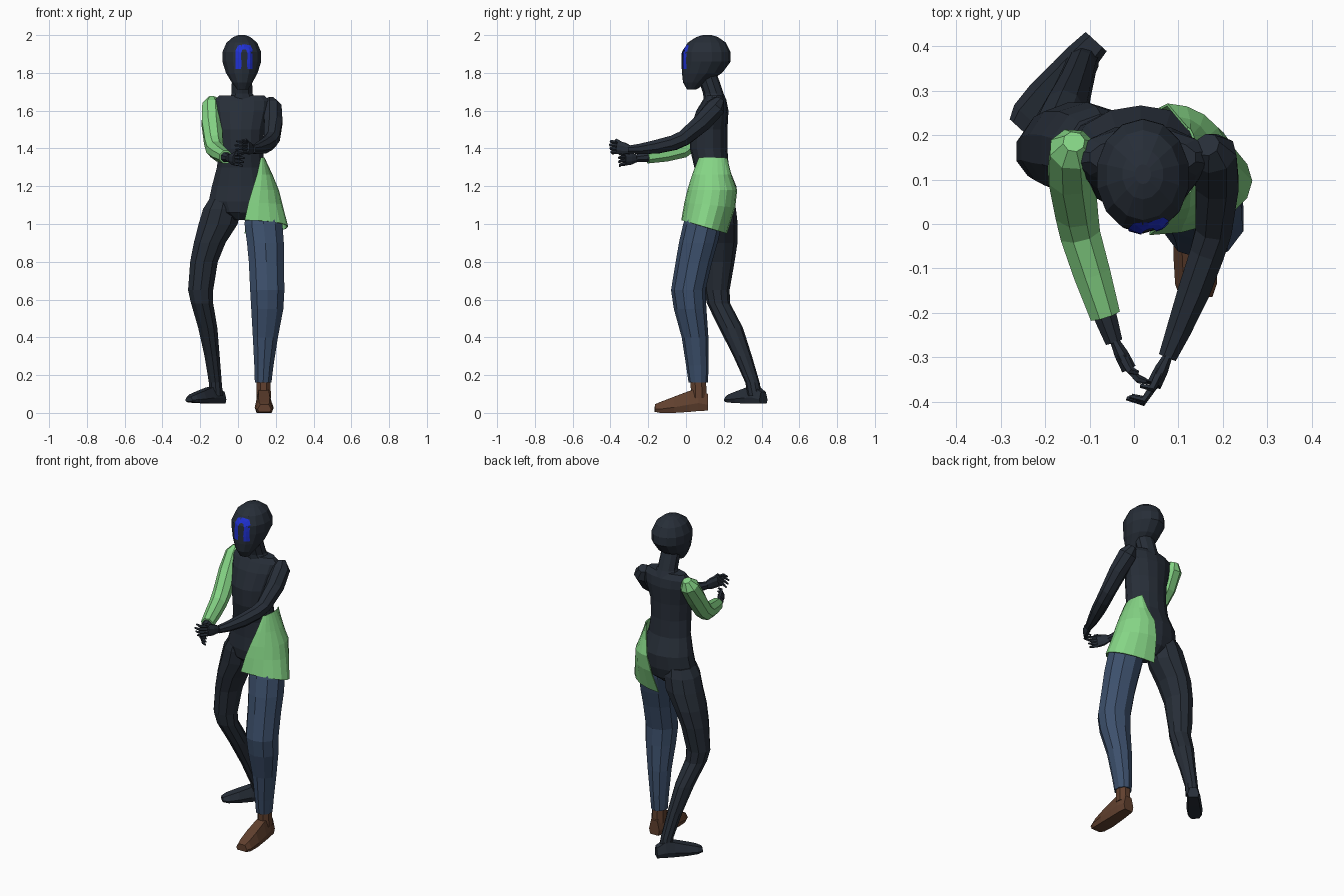
import bpy, bmesh, math
from mathutils import Vector
from mathutils.bvhtree import BVHTree


def material(name, rgb):
    m = bpy.data.materials.new(name)
    m.diffuse_color = (*rgb, 1)
    return m


NAVY = material("dark navy", (0.020, 0.027, 0.039))
GREEN = material("light green", (0.235, 0.66, 0.235))
DENIM = material("denim blue", (0.046, 0.080, 0.150))
BROWN = material("brown leather", (0.120, 0.052, 0.028))
BLUE = material("bright blue", (0.014, 0.030, 0.640))


def finish(name, bm, mat):
    bmesh.ops.recalc_face_normals(bm, faces=bm.faces[:])
    me = bpy.data.meshes.new(name)
    bm.to_mesh(me)
    bm.free()
    me.materials.append(mat)
    ob = bpy.data.objects.new(name, me)
    bpy.context.collection.objects.link(ob)
    return ob


def loft(name, rings, mat, closed=True):
    """Skin a list of point rings; closed rings also get end caps."""
    bm = bmesh.new()
    vs = [[bm.verts.new(p) for p in r] for r in rings]
    n = len(rings[0])
    for a, b in zip(vs, vs[1:]):
        for i in range(n if closed else n - 1):
            j = (i + 1) % n
            bm.faces.new((a[i], a[j], b[j], b[i]))
    if closed:
        bm.faces.new(vs[0][::-1])
        bm.faces.new(vs[-1])
    return finish(name, bm, mat)


def stack(name, rows, mat, n=12):
    """Level ellipses: rows of z, centre x, centre y, radius x, radius y."""
    ang = [math.tau * (i + 0.5) / n for i in range(n)]
    k = 1 / math.cos(math.pi / n) ** 0.5
    return loft(name, [[(cx + rx * k * math.cos(a), cy + ry * k * math.sin(a), z)
                        for a in ang] for z, cx, cy, rx, ry in rows], mat)


def tube(name, pts, mat, n=8, flat=1.0):
    """Round tube along points x, y, z, radius."""
    P = [Vector(p[:3]) for p in pts]
    rings = []
    for i, p in enumerate(P):
        t = (P[min(i + 1, len(P) - 1)] - P[max(i - 1, 0)]).normalized()
        u = t.cross(Vector((0, 0, 1))).normalized()
        v = u.cross(t)
        r = pts[i][3]
        rings.append([p + u * r * flat * math.cos(math.tau * (k + .5) / n)
                      + v * r * math.sin(math.tau * (k + .5) / n) for k in range(n)])
    return loft(name, rings, mat)


def foot(name, heel, toe, sections, mat):
    """Sections of distance along the sole, half width, bottom, top."""
    h, d = Vector((*heel, 0)), Vector((*toe, 0)) - Vector((*heel, 0))
    d.normalize()
    s = Vector((-d.y, d.x, 0))
    prof = [(-.8, 0), (.8, 0), (1, .35), (.6, 1), (-.6, 1), (-1, .35)]
    loft(name, [[h + d * q + s * w * a + Vector((0, 0, zb + (zt - zb) * b))
                 for a, b in prof] for q, w, zb, zt in sections], mat)


def hand(side, wrist, knuckle, mid, tip):
    """Palm on edge, four curled fingers stacked in height, and a thumb."""
    w, k, m, t = map(Vector, (wrist, knuckle, mid, tip))
    c = w.lerp(k, .5)
    tube(side + "_palm", [(*w, .021), (*c, .034), (*k, .036)], NAVY, 8, .5)
    for i in range(4):
        dz = Vector((0, 0, (i - 1.5) * .017))
        s = 1 - .12 * abs(i - 1.8)
        a, b = k + dz, k + (m - k) * s + dz * 1.1
        tube(f"{side}_finger_{i + 1}", [(*a, .010), (*b, .009), (*(b + (t - m) * s + dz * .2), .005)], NAVY, 5)
    up = Vector((0, 0, .03))
    a, b = c + up * .6, k.lerp(m, .2) + up * 1.25
    tube(side + "_thumb", [(*a, .012), (*b, .010), (*(b + (t - m) * .7), .005)], NAVY, 5)


# Head, neck and torso
head = stack("head", [
    (1.712, .024, .03, .028, .024), (1.75, .022, .05, .056, .065), (1.80, .02, .085, .085, .105),
    (1.86, .02, .108, .104, .127), (1.91, .02, .108, .104, .126), (1.96, .02, .110, .082, .100),
    (1.99, .02, .112, .046, .056), (2.0, .02, .112, .018, .022)], NAVY, 14)
stack("neck", [(1.65, .025, .155, .08, .06), (1.69, .022, .145, .057, .053),
               (1.79, .02, .112, .054, .052)], NAVY, 10)
stack("torso", [
    (1.02, .01, .14, .03, .06), (1.06, .01, .145, .12, .10), (1.12, .015, .15, .172, .112),
    (1.20, .015, .155, .155, .110), (1.30, .015, .135, .128, .090), (1.40, .015, .120, .118, .098),
    (1.50, .015, .120, .125, .098), (1.60, .02, .140, .145, .084), (1.65, .02, .150, .150, .064),
    (1.68, .02, .150, .120, .045)], NAVY, 14)

# Arch-shaped face panel, wrapped onto the head
half = [(.045, .017, 1.82, 1.82), (.045, .014, 1.85, 1.85), (.045, .017, 1.88, 1.88),
        (.045, .017, 1.92, 1.905), (.034, .010, 1.945, 1.922), (0, 0, 1.952, 1.925)]
path = [(-o, -i, a, b) for o, i, a, b in half] + half[-2::-1]
tree = BVHTree.FromPolygons([v.co[:] for v in head.data.vertices],
                            [p.vertices[:] for p in head.data.polygons])


def on_face(x, z):
    p = tree.ray_cast(Vector((x, -1, z)), Vector((0, 1, 0)))[0]
    return p + Vector((0, -.004, 0))


loft("face_panel", [[on_face(.033 + o + (i - o) * f, a + (b - a) * f) for f in (0, .5, 1)]
                    for o, i, a, b in path], BLUE, closed=False)

# Sleeved arm and bare arm
tube("left_sleeve", [
    (-.135, .185, 1.668, .025), (-.138, .168, 1.63, .054), (-.14, .11, 1.54, .057),
    (-.13, .03, 1.435, .052), (-.122, -.02, 1.395, .049), (-.095, -.11, 1.372, .045),
    (-.065, -.205, 1.355, .037)], GREEN)
tube("left_forearm", [(-.08, -.16, 1.36, .03), (-.062, -.215, 1.353, .027),
                      (-.045, -.265, 1.348, .021)], NAVY)
hand("left", (-.045, -.26, 1.348), (-.012, -.325, 1.343), (.012, -.352, 1.342), (.036, -.358, 1.338))
tube("right_arm", [
    (.165, .178, 1.66, .028), (.178, .158, 1.62, .054), (.187, .09, 1.54, .052),
    (.18, -.01, 1.455, .044), (.165, -.065, 1.43, .042), (.135, -.15, 1.41, .039),
    (.10, -.24, 1.397, .030), (.075, -.30, 1.395, .022)], NAVY)
hand("right", (.077, -.295, 1.395), (.045, -.362, 1.405), (.018, -.402, 1.41), (-.018, -.392, 1.405))

# Legs
stack("left_leg", [
    (1.13, -.075, .155, .08, .09), (1.08, -.085, .16, .102, .102), (1.0, -.105, .167, .106, .104),
    (.90, -.150, .170, .086, .100), (.80, -.180, .170, .075, .085), (.65, -.198, .163, .068, .066),
    (.58, -.190, .172, .060, .060), (.45, -.160, .238, .052, .062), (.30, -.137, .300, .041, .048),
    (.16, -.120, .352, .035, .037), (.09, -.115, .365, .036, .036)], NAVY, 10)
stack("right_trouser_leg", [
    (1.10, .125, .11, .08, .09), (1.0, .135, .088, .103, .100), (.90, .145, .065, .100, .100),
    (.80, .150, .042, .095, .094), (.65, .155, .012, .093, .089), (.55, .155, .022, .087, .084),
    (.40, .145, .048, .068, .069), (.25, .137, .060, .052, .058), (.16, .133, .065, .045, .050)], DENIM, 10)

# Feet
stack("right_boot_ankle", [(.18, .135, .065, .038, .042), (.08, .136, .068, .040, .044)], BROWN, 8)
foot("right_boot", (.135, .115), (.14, -.165), [
    (0, .034, .012, .10), (.05, .042, .01, .13), (.10, .045, .005, .115), (.18, .05, 0, .085),
    (.25, .047, 0, .058), (.28, .036, .006, .045)], BROWN)
foot("left_foot", (-.085, .41), (-.26, .218), [
    (0, .032, .05, .11), (.05, .038, .05, .14), (.10, .040, .05, .135), (.17, .044, .052, .115),
    (.23, .040, .055, .098), (.26, .026, .06, .085)], NAVY)

# Half skirt: rows of z, edge x, reach in x, front y, back y, tilt
rows = [(1.35, .12, .018, .070, .215, 0), (1.26, .10, .080, .035, .238, 0),
        (1.18, .075, .138, .010, .268, 0), (1.10, .055, .178, -.006, .258, .012),
        (.985, .035, .228, -.022, .215, .035)]
angles = [math.radians(-90 + 18 * i) for i in range(11)]
skirt = loft("half_skirt", [[(x + r * math.cos(a), (f + b) / 2 + (b - f) / 2 * math.sin(a),
                              z - t * math.sin(a)) for a in angles]
                            for z, x, r, f, b, t in rows], GREEN, closed=False)
solid = skirt.modifiers.new("cloth", 'SOLIDIFY')
solid.thickness = .006
solid.offset = 0
